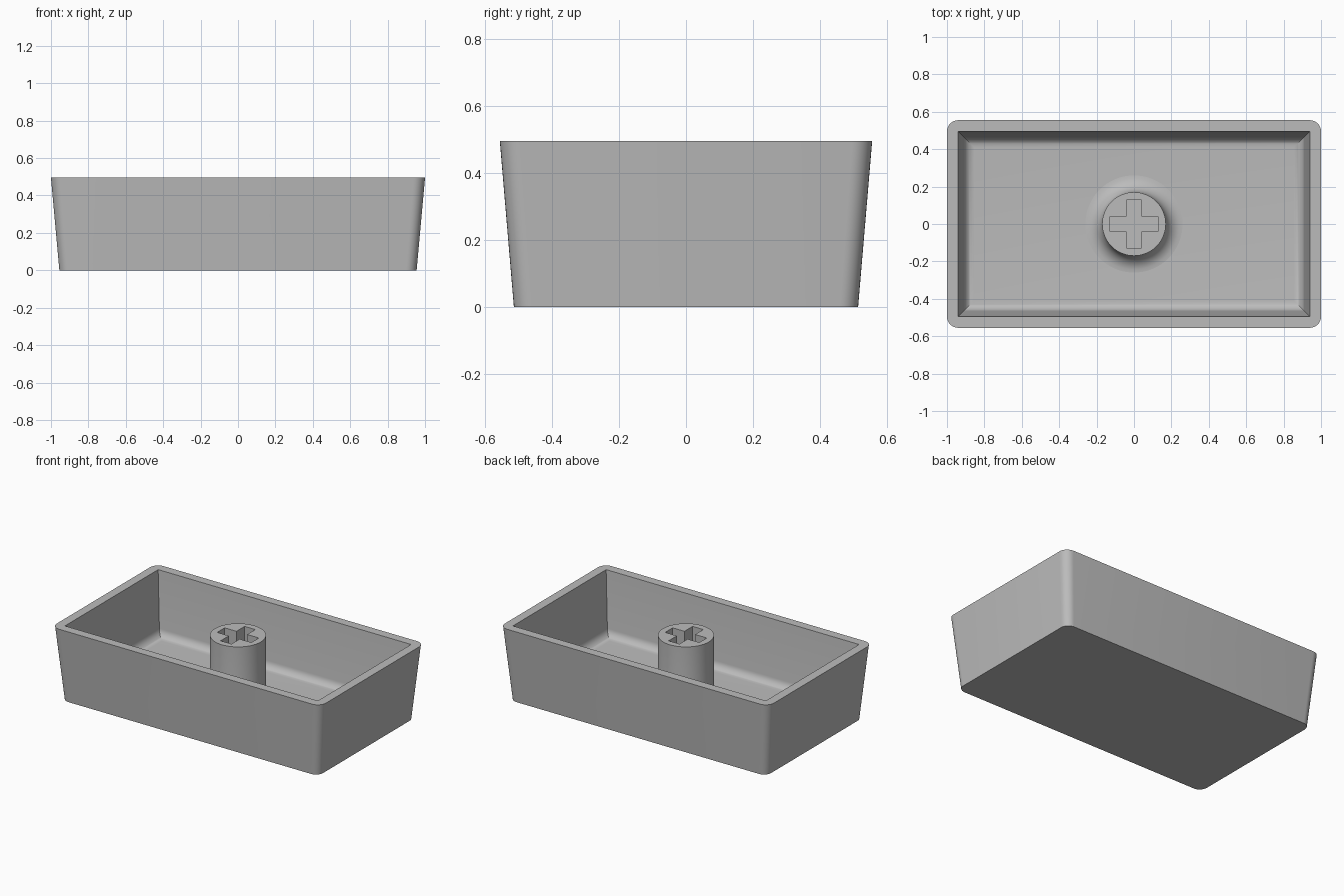
import bpy, bmesh, math

if "Cube" in bpy.data.objects:
    bpy.data.objects.remove(bpy.data.objects["Cube"])

RIM_Z, FLOOR_Z = 0.495, 0.07
STEM_R, FILLET_R = 0.17, 0.09

grey = bpy.data.materials.new("warm_free_grey")
grey.name = "plain grey"
grey.diffuse_color = (0.5, 0.5, 0.5, 1)
grey.use_nodes = True
grey.node_tree.nodes["Principled BSDF"].inputs["Base Color"].default_value = grey.diffuse_color


def make_object(name, bm):
    bmesh.ops.recalc_face_normals(bm, faces=bm.faces)
    mesh = bpy.data.meshes.new(name)
    bm.to_mesh(mesh)
    bm.free()
    obj = bpy.data.objects.new(name, mesh)
    bpy.context.collection.objects.link(obj)
    mesh.materials.append(grey)
    return obj


def activate(obj):
    bpy.ops.object.select_all(action='DESELECT')
    obj.select_set(True)
    bpy.context.view_layer.objects.active = obj


def smooth(obj):
    activate(obj)
    bpy.ops.object.shade_smooth_by_angle(angle=math.radians(30))


def ring(bm, pts):
    return [bm.verts.new(p) for p in pts]


def bridge(bm, a, b):
    n = len(a)
    for i in range(n):
        j = (i + 1) % n
        bm.faces.new((a[i], a[j], b[j], b[i]))


SIGNS = ((1, 1), (-1, 1), (-1, -1), (1, -1))
STEPS = 8


def rounded_rect(hx, hy, r, z):
    pts = []
    for c, (sx, sy) in enumerate(SIGNS):
        for k in range(STEPS + 1):
            a = math.pi / 2 * (c + k / STEPS)
            pts.append((sx * (hx - r) + r * math.cos(a),
                        sy * (hy - r) + r * math.sin(a), z))
    return pts


# Tray shell: tapered rounded outside, flat rim, sharp-cornered cavity
bm = bmesh.new()
base = ring(bm, rounded_rect(0.955, 0.513, 0.055, 0))
top = ring(bm, rounded_rect(1.0, 0.555, 0.06, RIM_Z))
bm.faces.new(base)
bridge(bm, base, top)

# Cavity profile as (inset from rim opening, height), with filleted floor edge
slope = math.atan2(0.035, 0.375)
r = 0.055
profile = [(0, RIM_Z)]
cx, cz = 0.085, FLOOR_Z + r
for k in range(9):
    a = slope + (math.pi / 2 - slope) * k / 8
    profile.append((cx - r * math.cos(a), cz - r * math.sin(a)))
rings = [ring(bm, [(sx * (0.94 - d), sy * (0.495 - d), z) for sx, sy in SIGNS])
         for d, z in profile]
for a, b in zip(rings, rings[1:]):
    bridge(bm, a, b)
bm.faces.new(rings[-1])

# Rim: corner arcs fan to the inner corners, straight sides are quads
n = STEPS + 1
for c in range(4):
    inner, following = rings[0][c], rings[0][(c + 1) % 4]
    for k in range(STEPS):
        bm.faces.new((top[c * n + k], top[c * n + k + 1], inner))
    bm.faces.new((top[c * n + STEPS], top[(c * n + n) % (4 * n)], following, inner))
smooth(make_object("tray_shell", bm))

# Stem: round post flaring into the floor
bm = bmesh.new()
SIDES = 64
outline = [(STEM_R + FILLET_R, FLOOR_Z - 0.02)]
for k in range(9):
    a = math.pi / 2 * k / 8
    outline.append((STEM_R + FILLET_R * (1 - math.sin(a)),
                    FLOOR_Z + FILLET_R * (1 - math.cos(a))))
outline.append((STEM_R, RIM_Z))
rings = [ring(bm, [(rad * math.cos(math.tau * i / SIDES),
                    rad * math.sin(math.tau * i / SIDES), z) for i in range(SIDES)])
         for rad, z in outline]
for a, b in zip(rings, rings[1:]):
    bridge(bm, a, b)
bm.faces.new(rings[0])
bm.faces.new(rings[-1])
stem = make_object("stem", bm)

# Cross-shaped socket cut into the stem
bm = bmesh.new()
w, l = 0.04, 0.127
quarter = [(l, -w), (l, w), (w, w)]
cross = []
for q in range(4):
    c, s = ((1, 0), (0, 1), (-1, 0), (0, -1))[q]
    cross += [(x * c - y * s, x * s + y * c) for x, y in quarter]
low = ring(bm, [(x, y, RIM_Z - 0.27) for x, y in cross])
high = ring(bm, [(x, y, RIM_Z + 0.1) for x, y in cross])
bridge(bm, low, high)
bm.faces.new(low)
bm.faces.new(high)
cutter = make_object("socket_cutter", bm)
cutter.hide_render = True

cut = stem.modifiers.new("socket", 'BOOLEAN')
cut.operation = 'DIFFERENCE'
cut.solver = 'EXACT'
cut.object = cutter
activate(stem)
bpy.ops.object.modifier_apply(modifier=cut.name)
bpy.data.objects.remove(cutter)
smooth(stem)
